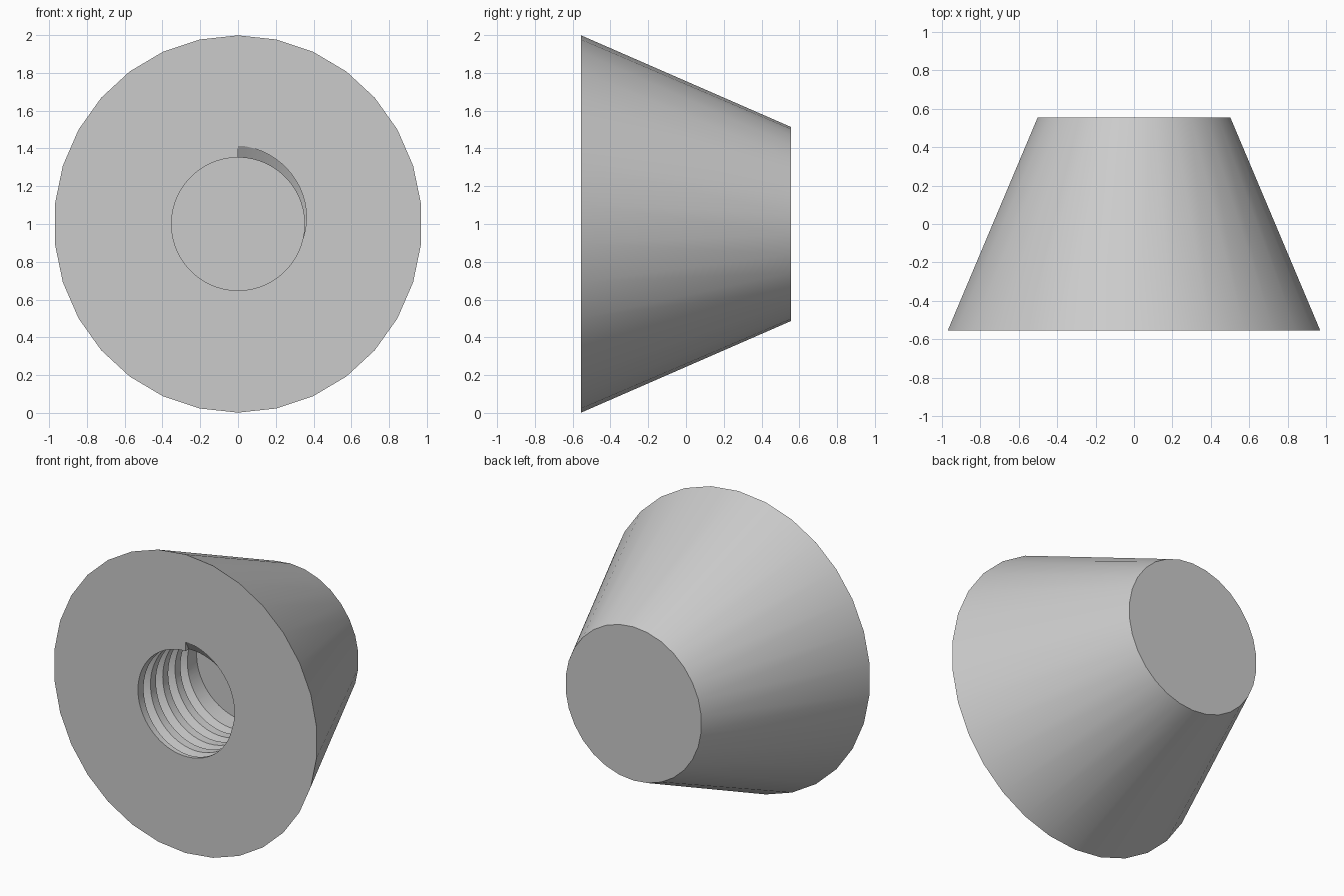
import bpy, bmesh, math

if "Cube" in bpy.data.objects:
    bpy.data.objects.remove(bpy.data.objects["Cube"], do_unlink=True)

FRONT, BACK = -0.555, 0.555
HOLE_R, HOLE_DEPTH = 0.352, 0.62
GROOVE_R, PITCH, TURNS = 0.415, 0.13, 4.1

grey = bpy.data.materials.new("light_grey")
grey.use_nodes = True
grey.diffuse_color = (0.6, 0.6, 0.6, 1)
grey.node_tree.nodes["Principled BSDF"].inputs["Base Color"].default_value = (0.6, 0.6, 0.6, 1)


def ring(y, rx, rz, sides, turn=0.0):
    """Points around the y axis, starting at the top."""
    angles = [2 * math.pi * (i + turn) / sides for i in range(sides)]
    return [(rx * math.sin(a), y, 1 + rz * math.cos(a)) for a in angles]


def loft(name, rings):
    """Capped solid through a list of equal rings."""
    bm = bmesh.new()
    loops = [[bm.verts.new(p) for p in r] for r in rings]
    for a, b in zip(loops, loops[1:]):
        for i in range(len(a)):
            j = (i + 1) % len(a)
            bm.faces.new((a[i], a[j], b[j], b[i]))
    bm.faces.new(loops[0])
    bm.faces.new(loops[-1])
    bmesh.ops.recalc_face_normals(bm, faces=bm.faces)
    mesh = bpy.data.meshes.new(name)
    bm.to_mesh(mesh)
    bm.free()
    mesh.materials.append(grey)
    obj = bpy.data.objects.new(name, mesh)
    bpy.context.collection.objects.link(obj)
    return obj


def cut(target, cutter):
    mod = target.modifiers.new("cut", "BOOLEAN")
    mod.operation, mod.solver, mod.object = "DIFFERENCE", "EXACT", cutter
    bpy.ops.object.modifier_apply(modifier=mod.name)
    bpy.data.objects.remove(cutter, do_unlink=True)


# Tapered body
body = loft("tapered_knob", [ring(FRONT, 0.975, 0.9985, 30), ring(BACK, 0.504, 0.514, 30)])
bpy.context.view_layer.objects.active = body
body.select_set(True)

# Blind hole
hole = loft("hole_cutter", [ring(y, HOLE_R, HOLE_R, 72, 0.5)
                            for y in (FRONT - 0.1, FRONT + HOLE_DEPTH)])
cut(body, hole)

# V-shaped helical thread groove, starting at the top of the front face
inner = HOLE_R - 0.02
half = (GROOVE_R - inner) * math.tan(math.radians(30))
steps = 60
sections = []
for i in range(int(TURNS * steps) + 1):
    a = 2 * math.pi * i / steps
    y = FRONT - 0.001 + PITCH * i / steps
    sections.append([(r * math.sin(a), y + dy, 1 + r * math.cos(a))
                     for r, dy in ((inner, -half), (GROOVE_R, 0), (inner, half))])
cut(body, loft("thread_cutter", sections))

bpy.ops.object.shade_smooth_by_angle(angle=math.radians(30))
